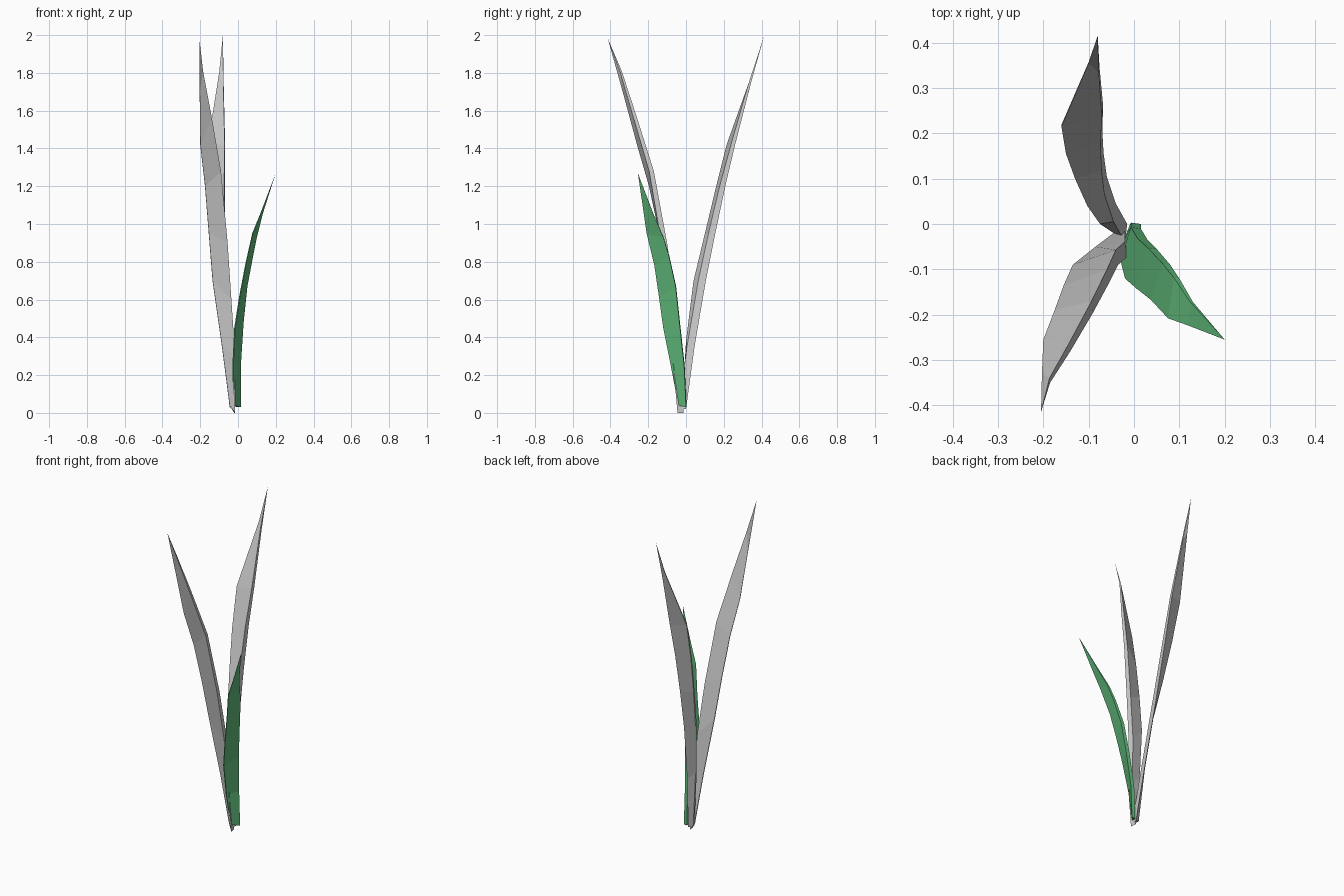
import bpy, bmesh
from mathutils import Vector

# How the rib thickness fades from base towards the tip
FADE = (1, 1, 1, 0.9, 0.75, 0.55, 0.3)


def blade(name, thin_edge, thick_edge, rib, tip, color=None):
    """Loft a faceted wedge-shaped leaf between two edge paths, closing at a tip."""
    bm = bmesh.new()
    rings = []
    for a, b, f in zip(thin_edge, thick_edge, FADE):
        a, b, t = Vector(a), Vector(b), Vector(rib) * f
        rings.append([bm.verts.new(p) for p in (a, b + t, b, a - t * 0.25)])
    for r0, r1 in zip(rings, rings[1:]):
        for i in range(4):
            j = (i + 1) % 4
            bm.faces.new((r0[i], r0[j], r1[j], r1[i]))
    top = bm.verts.new(tip)
    for i in range(4):
        bm.faces.new((rings[-1][i], rings[-1][(i + 1) % 4], top))
    bm.faces.new(rings[0][::-1])
    bmesh.ops.recalc_face_normals(bm, faces=bm.faces)
    mesh = bpy.data.meshes.new(name)
    bm.to_mesh(mesh)
    bm.free()
    ob = bpy.data.objects.new(name, mesh)
    bpy.context.collection.objects.link(ob)
    if color:
        mat = bpy.data.materials.new(name + "_material")
        mat.diffuse_color = color
        mesh.materials.append(mat)
    return ob


# Short green leaf, leaning front right
blade("short_leaf",
      [(-0.025, -0.04, 0.04), (-0.03, -0.08, 0.25), (-0.02, -0.12, 0.45),
       (0.005, -0.142, 0.61), (0.037, -0.167, 0.78), (0.075, -0.208, 0.95),
       (0.12, -0.224, 1.06)],
      [(0.015, 0.0, 0.03), (0.015, -0.01, 0.25), (0.03, -0.035, 0.48),
       (0.05, -0.055, 0.67), (0.08, -0.09, 0.83), (0.1, -0.12, 0.93),
       (0.13, -0.172, 1.05)],
      (-0.022, 0.003, 0), (0.2, -0.255, 1.27), (0.12, 0.5, 0.2, 1))

# Tall leaf leaning to the back
blade("back_leaf",
      [(-0.045, -0.02, 0.03), (-0.075, 0.0, 0.38), (-0.103, 0.04, 0.7),
       (-0.13, 0.1, 0.95), (-0.15, 0.155, 1.18), (-0.16, 0.215, 1.42),
       (-0.1, 0.355, 1.8)],
      [(-0.015, 0.0, 0.02), (-0.04, 0.045, 0.35), (-0.06, 0.105, 0.7),
       (-0.067, 0.155, 0.95), (-0.07, 0.208, 1.2), (-0.068, 0.26, 1.42),
       (-0.076, 0.345, 1.75)],
      (-0.005, -0.04, 0), (-0.08, 0.415, 2.0))

# Tall leaf leaning to the front
blade("front_leaf",
      [(-0.045, -0.02, 0.04), (-0.085, -0.05, 0.35), (-0.135, -0.09, 0.7),
       (-0.155, -0.135, 0.95), (-0.175, -0.19, 1.2), (-0.2, -0.255, 1.42),
       (-0.203, -0.33, 1.69)],
      [(-0.015, -0.045, 0.0), (-0.015, -0.072, 0.3), (-0.035, -0.09, 0.6),
       (-0.055, -0.13, 0.9), (-0.09, -0.195, 1.28), (-0.14, -0.28, 1.57),
       (-0.185, -0.35, 1.81)],
      (-0.005, 0.033, 0), (-0.205, -0.415, 1.985))
